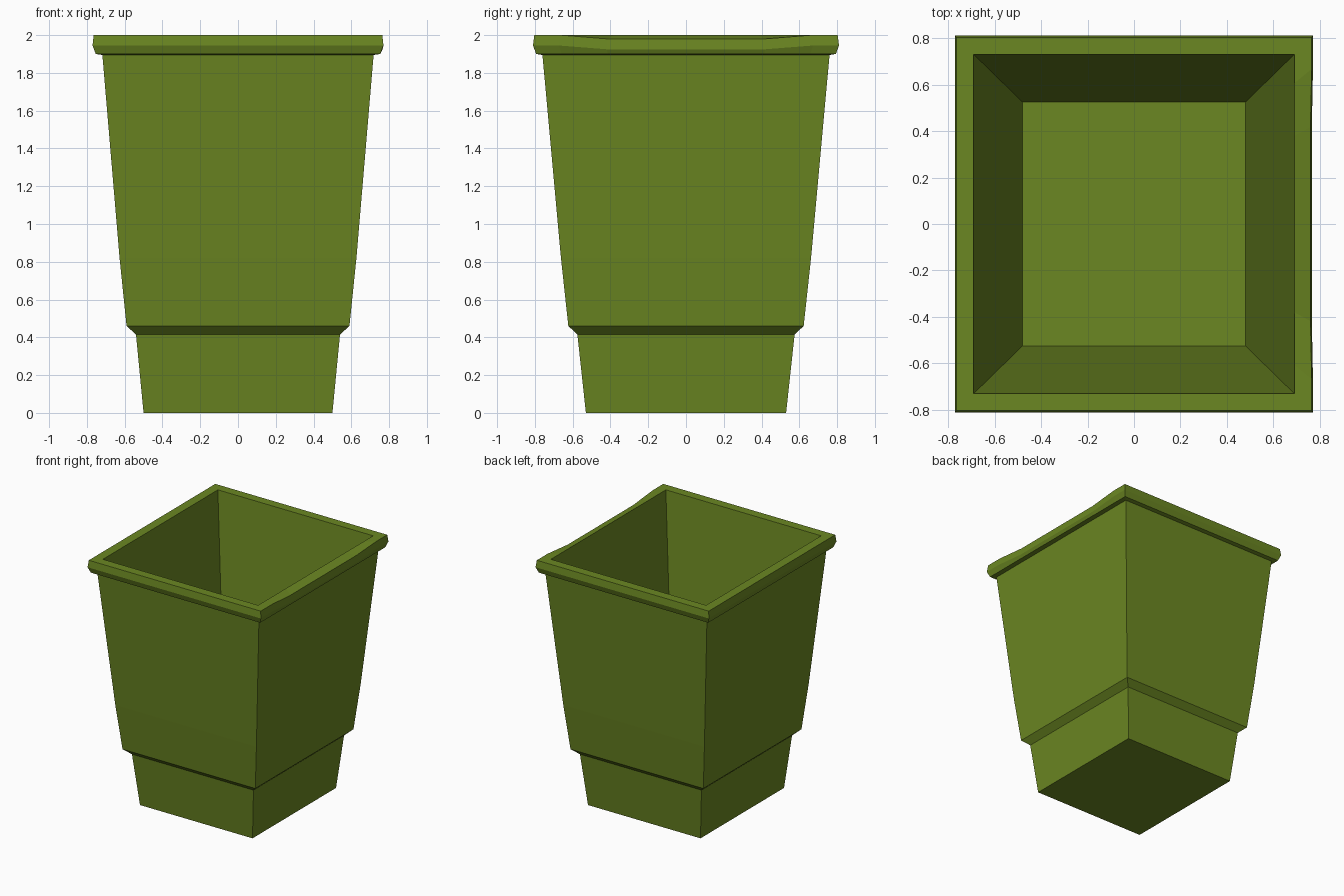
import bpy, bmesh

cube = bpy.data.objects.get("Cube")
if cube:
    bpy.data.objects.remove(cube, do_unlink=True)

green = bpy.data.materials.new("olive green")
colour = (0.147, 0.242, 0.016, 1)
green.diffuse_color = colour
green.use_nodes = True
green.node_tree.nodes["Principled BSDF"].inputs["Base Color"].default_value = colour

# Wall profile from outer base, over the rim, to inner floor:
# half width, half depth, height, sag of the worn rim edge
PROFILE = [
    (0.50, 0.53, 0.0, 0),
    (0.54, 0.575, 0.415, 0),
    (0.59, 0.623, 0.46, 0),
    (0.627, 0.662, 0.82, 0),
    (0.718, 0.76, 1.895, 0),
    (0.753, 0.793, 1.9, 0),
    (0.77, 0.81, 1.945, 0.02),
    (0.764, 0.803, 2.0, 0.02),
    (0.69, 0.73, 2.0, 0),
    (0.48, 0.525, 0.03, 0),
]
# Extra points along the left wall, where the rim edge sags
SIDE = [(-0.83, 0), (-0.52, 1), (0.52, 1), (0.83, 0)]

bm = bmesh.new()


def ring(w, d, z, sag):
    points = [(-w, d, z), (-w, -d, z), (w, -d, z)]
    points += [(w - 0.25 * sag * s, d * t, z - sag * s) for t, s in SIDE]
    points.append((w, d, z))
    return [bm.verts.new(p) for p in points]


rings = [ring(*row) for row in PROFILE]
count = len(rings[0])
for low, high in zip(rings, rings[1:]):
    for i in range(count):
        j = (i + 1) % count
        bm.faces.new((low[i], low[j], high[j], high[i]))

# Underside and inner floor
bm.faces.new(list(reversed(rings[0])))
bm.faces.new(rings[-1])
bmesh.ops.recalc_face_normals(bm, faces=bm.faces)

mesh = bpy.data.meshes.new("planter_pot")
bm.to_mesh(mesh)
bm.free()
mesh.materials.append(green)
pot = bpy.data.objects.new("planter_pot", mesh)
bpy.context.collection.objects.link(pot)
